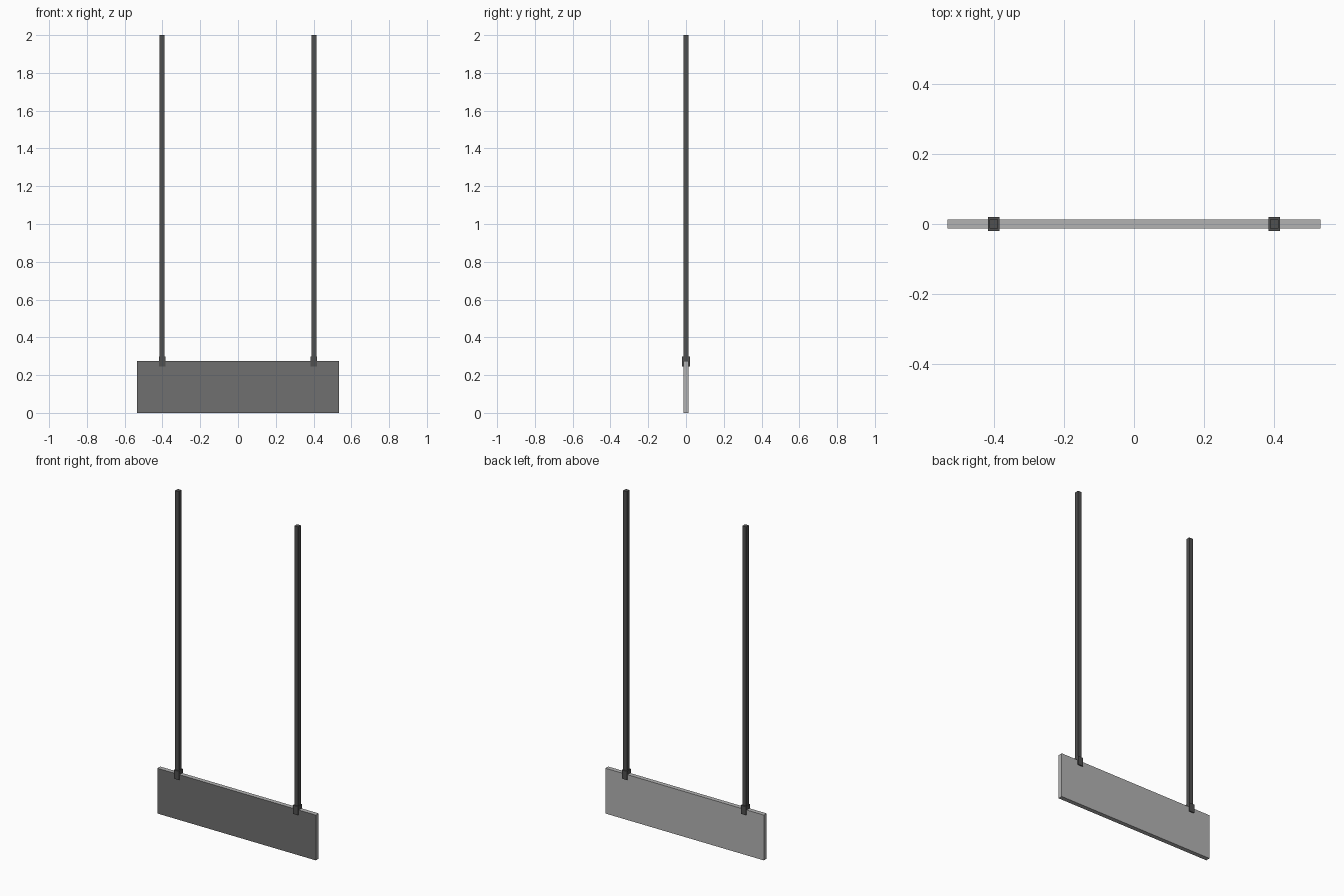
import bpy, bmesh
from mathutils import Vector

if "Cube" in bpy.data.objects:
    bpy.data.objects.remove(bpy.data.objects["Cube"])


def material(name, value):
    m = bpy.data.materials.new(name)
    m.diffuse_color = (value, value, value, 1)
    m.use_nodes = True
    m.node_tree.nodes["Principled BSDF"].inputs["Base Color"].default_value = m.diffuse_color
    return m


dark = material("dark_metal", 0.08)
screen = material("dark_front", 0.16)
casing = material("light_casing", 0.45)


def extrude_profile(name, points, depth, mats):
    """Extrude a closed profile along the depth vector."""
    bm = bmesh.new()
    face = bm.faces.new([bm.verts.new(p) for p in points])
    ext = bmesh.ops.extrude_face_region(bm, geom=[face])
    moved = [g for g in ext["geom"] if isinstance(g, bmesh.types.BMVert)]
    bmesh.ops.translate(bm, verts=moved, vec=Vector(depth))
    bmesh.ops.recalc_face_normals(bm, faces=bm.faces)
    mesh = bpy.data.meshes.new(name)
    bm.to_mesh(mesh)
    bm.free()
    for m in mats:
        mesh.materials.append(m)
    obj = bpy.data.objects.new(name, mesh)
    bpy.context.collection.objects.link(obj)
    return obj


W, T, H = 0.534, 0.0135, 0.276      # sign half width, half thickness, height

# Sign board, with a darker front face
board = extrude_profile("sign_board",
                        [(-W, -T, 0), (W, -T, 0), (W, T, 0), (-W, T, 0)],
                        (0, 0, H), [casing, screen])
for p in board.data.polygons:
    if p.normal.y < -0.9:
        p.material_index = 1

for side, x in (("left", -0.402), ("right", 0.402)):
    # Clamp: upside-down U straddling the top edge of the board
    x0, o, lo, hi = x - 0.017, 0.02, 0.246, 0.299
    clamp = [(-o, lo), (-T, lo), (-T, H), (T, H), (T, lo), (o, lo), (o, hi), (-o, hi)]
    extrude_profile(side + "_clamp", [(x0, y, z) for y, z in clamp], (0.034, 0, 0), [dark])

    # Square hanging rod
    r = 0.0125
    rod = [(x - r, -r, hi), (x + r, -r, hi), (x + r, r, hi), (x - r, r, hi)]
    extrude_profile(side + "_hanging_rod", rod, (0, 0, 2 - hi), [dark])
